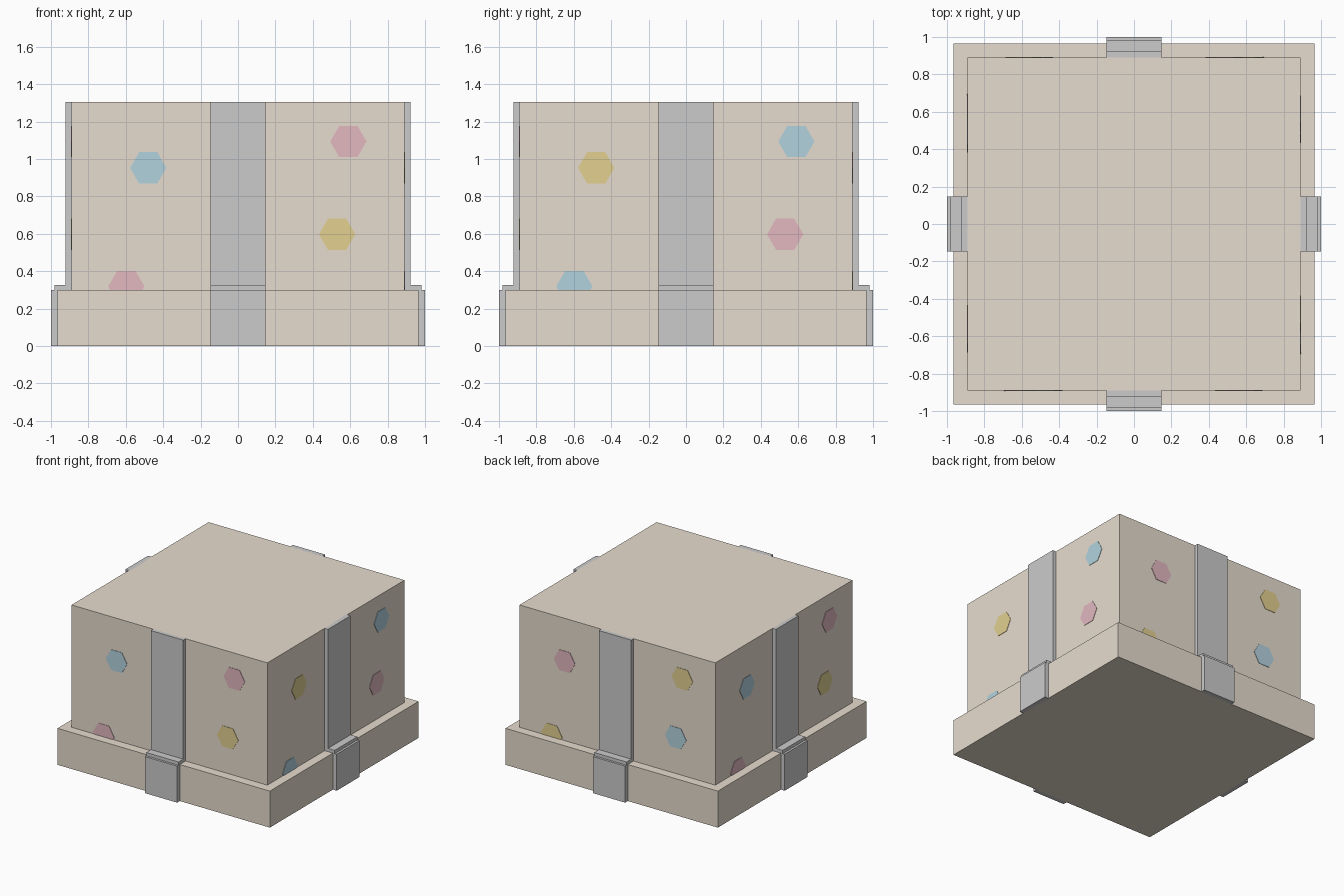
import bpy, math
from mathutils import Matrix, Vector

if "Cube" in bpy.data.objects:
    bpy.data.objects.remove(bpy.data.objects["Cube"])


def material(name, rgb):
    m = bpy.data.materials.new(name)
    m.diffuse_color = (*rgb, 1)
    m.use_nodes = True
    m.node_tree.nodes["Principled BSDF"].inputs["Base Color"].default_value = m.diffuse_color
    return m


CARD = material("card", (0.80, 0.72, 0.62))
BLUE = material("blue", (0.45, 0.65, 0.74))
PINK = material("pink", (0.76, 0.48, 0.53))
YELLOW = material("yellow", (0.76, 0.63, 0.28))


def finish(name, mat, matrix):
    ob = bpy.context.object
    ob.name = name
    ob.data.transform(matrix)
    if mat:
        ob.data.materials.append(mat)
    return ob


def box(name, lo, hi, mat=None, turn=Matrix()):
    lo, hi = Vector(lo), Vector(hi)
    bpy.ops.mesh.primitive_cube_add(size=1)
    place = Matrix.Translation((lo + hi) / 2) @ Matrix.Diagonal((*(hi - lo), 1))
    return finish(name, mat, turn @ place)


def dot(name, x, z, mat, turn):
    # thin six-sided spot on the wall
    bpy.ops.mesh.primitive_cylinder_add(vertices=6, radius=0.097, depth=0.006)
    place = (Matrix.Translation((x, -BODY, z)) @ Matrix.Rotation(math.pi / 2, 4, 'X')
             @ Matrix.Rotation(math.pi / 6, 4, 'Z'))
    return finish(name, mat, turn @ place)


BODY, LID, TOP, RIM, W = 0.89, 0.965, 1.305, 0.30, 0.147

# upturned gift box: wide lid below, body above
box("lid", (-LID, -LID, 0), (LID, LID, RIM), CARD)
box("body", (-BODY, -BODY, RIM - 0.02), (BODY, BODY, TOP), CARD)

SPOTS = [(-0.48, 0.952), (0.59, 1.093), (0.53, 0.597), (-0.597, 0.318)]
COLOURS = {
    "front": (BLUE, PINK, YELLOW, PINK),
    "right": (YELLOW, BLUE, PINK, BLUE),
    "back": (PINK, YELLOW, BLUE, YELLOW),
    "left": (BLUE, PINK, YELLOW, PINK),
}

# the same ribbon and spots on each of the four sides
for i, (side, colours) in enumerate(COLOURS.items()):
    turn = Matrix.Rotation(i * math.pi / 2, 4, 'Z')
    box(side + "_body_ribbon", (-W, -0.921, RIM), (W, -BODY + 0.01, TOP), None, turn)
    box(side + "_lid_ribbon", (-W, -1.0, 0), (W, -LID + 0.01, RIM), None, turn)
    box(side + "_rim_ribbon", (-W, -0.982, RIM - 0.01), (W, -BODY + 0.01, 0.327), None, turn)
    for k, ((x, z), mat) in enumerate(zip(SPOTS, colours)):
        dot(f"{side}_spot_{k + 1}", x, z, mat, turn)
